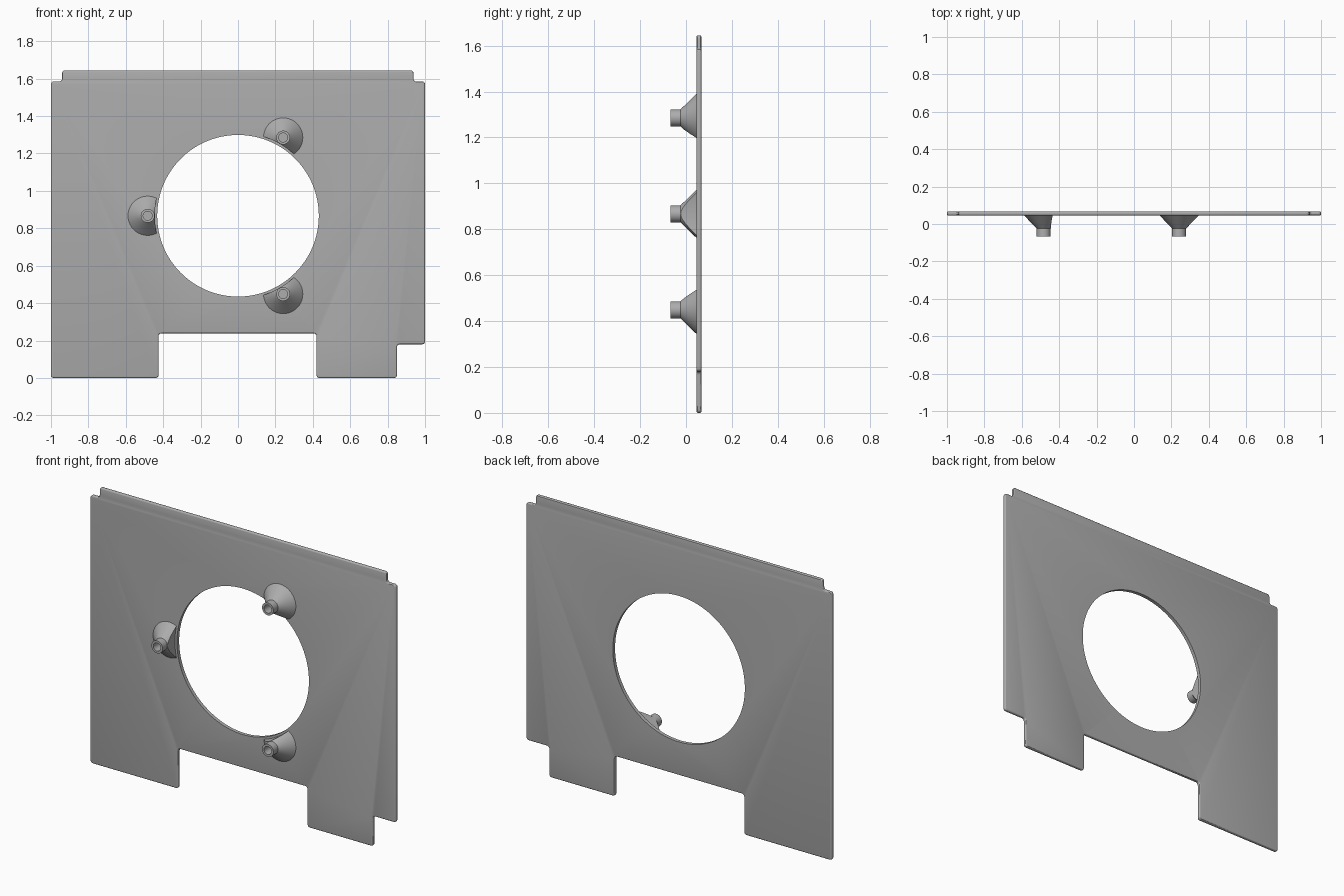
import bpy, bmesh, math
from mathutils import Matrix, Vector

if "Cube" in bpy.data.objects:
    bpy.data.objects.remove(bpy.data.objects["Cube"])

FRONT, BACK = 0.046, 0.067      # plate faces in y
CZ = 0.867                      # height of the round opening
HOLE_R, BOSS_R, CUT_R = 0.432, 0.483, 0.445

grey = bpy.data.materials.new("grey")
grey.diffuse_color = (0.42, 0.42, 0.42, 1)
grey.use_nodes = True
grey.node_tree.nodes["Principled BSDF"].inputs["Base Color"].default_value = grey.diffuse_color


def make(name, bm):
    bmesh.ops.recalc_face_normals(bm, faces=bm.faces[:])
    me = bpy.data.meshes.new(name)
    bm.to_mesh(me)
    bm.free()
    ob = bpy.data.objects.new(name, me)
    me.materials.append(grey)
    bpy.context.collection.objects.link(ob)
    return ob


def cylinder(name, r, sides):
    # long cylinder along y through the centre of the opening
    bm = bmesh.new()
    mat = Matrix.Translation((0, 0, CZ)) @ Matrix.Rotation(math.pi / 2, 4, 'X')
    bmesh.ops.create_cone(bm, cap_ends=True, segments=sides, radius1=r,
                          radius2=r, depth=1, matrix=mat)
    ob = make(name, bm)
    ob.hide_render = True
    return ob


def activate(ob):
    bpy.ops.object.select_all(action='DESELECT')
    ob.select_set(True)
    bpy.context.view_layer.objects.active = ob


def cut(ob, cutter):
    m = ob.modifiers.new("cut", 'BOOLEAN')
    m.operation, m.solver, m.object = 'DIFFERENCE', 'EXACT', cutter
    activate(ob)
    bpy.ops.object.modifier_apply(modifier=m.name)
    bpy.ops.object.shade_smooth_by_angle(angle=math.radians(30))


# Plate: notched outline, rounded corners, rounded rim
outline = [(-1, 0), (-0.425, 0), (-0.425, 0.238), (0.42, 0.238), (0.42, 0),
           (0.85, 0), (0.85, 0.18), (1, 0.18), (1, 1.585), (0.938, 1.585),
           (0.938, 1.645), (-0.94, 1.645), (-0.94, 1.585), (-1, 1.585)]
bm = bmesh.new()
face = bm.faces.new([bm.verts.new((x, FRONT, z)) for x, z in outline])
ext = bmesh.ops.extrude_face_region(bm, geom=[face])["geom"]
for v in ext:
    if isinstance(v, bmesh.types.BMVert):
        v.co.y = BACK
corners = [e for e in bm.edges if abs(e.verts[0].co.y - e.verts[1].co.y) > 0.01]
bmesh.ops.bevel(bm, geom=corners, offset=0.015, offset_type='OFFSET',
                segments=4, profile=0.5, affect='EDGES')
rim = [e for e in bm.edges if abs(e.verts[0].co.y - e.verts[1].co.y) < 0.001]
bmesh.ops.bevel(bm, geom=rim, offset=0.007, offset_type='OFFSET',
                segments=3, profile=0.5, affect='EDGES')
plate = make("plate", bm)
opening = cylinder("opening_cutter", HOLE_R, 128)
cut(plate, opening)

# Bosses: flared base, straight neck, blind screw hole, trimmed at the opening
profile = [(0, FRONT + 0.003), (0.108, FRONT + 0.003), (0.037, -0.024),
           (0.037, -0.067), (0.024, -0.067), (0.024, 0.0), (0, 0.0)]
SIDES = 40


def boss(name, angle):
    bm = bmesh.new()
    cx, cz = BOSS_R * math.cos(angle), CZ + BOSS_R * math.sin(angle)
    rings = []
    for r, y in profile:
        n = SIDES if r else 1
        rings.append([bm.verts.new((cx + r * math.cos(2 * math.pi * i / n), y,
                                    cz + r * math.sin(2 * math.pi * i / n)))
                      for i in range(n)])
    for a, b in zip(rings, rings[1:]):
        for i in range(SIDES):
            j = (i + 1) % SIDES
            quad = [a[i % len(a)], a[j % len(a)], b[j % len(b)], b[i % len(b)]]
            bm.faces.new(list(dict.fromkeys(quad)))
    return make(name, bm)


trim = cylinder("boss_trim_cutter", CUT_R, 128)
for name, deg in (("boss_left", 180), ("boss_upper", 60), ("boss_lower", -60)):
    cut(boss(name, math.radians(deg)), trim)

for helper in (opening, trim):
    bpy.data.objects.remove(helper)
